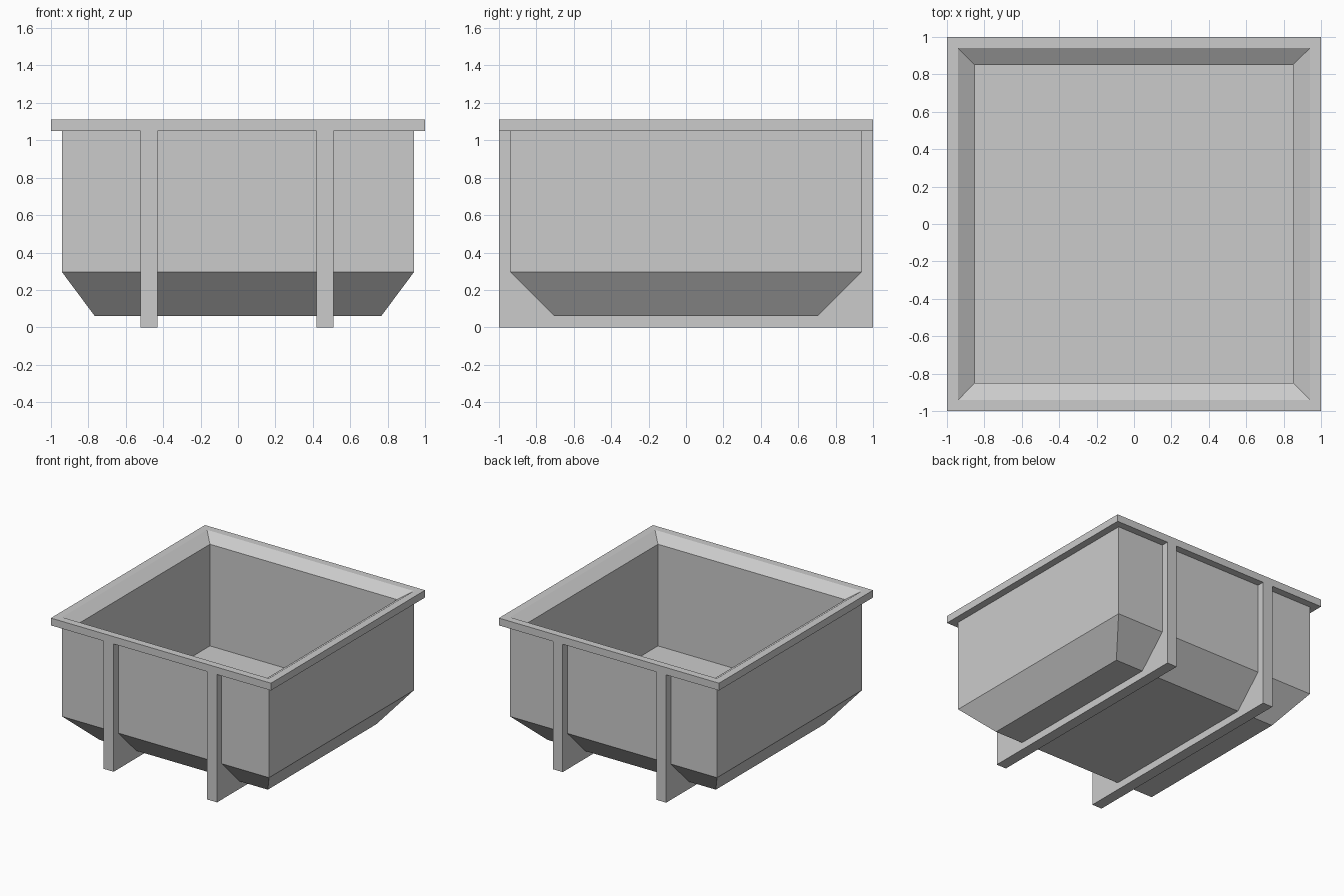
import bpy, bmesh

if "Cube" in bpy.data.objects:
    bpy.data.objects.remove(bpy.data.objects["Cube"])


def make_object(name, bm):
    bmesh.ops.recalc_face_normals(bm, faces=bm.faces)
    mesh = bpy.data.meshes.new(name)
    bm.to_mesh(mesh)
    bm.free()
    obj = bpy.data.objects.new(name, mesh)
    bpy.context.collection.objects.link(obj)
    return obj


def rectangular_shell(name, rings):
    """Skin a stack of (half x, half y, z) rectangles and cap both ends."""
    bm = bmesh.new()
    loops = [[bm.verts.new((sx * hx, sy * hy, z))
              for sx, sy in ((-1, -1), (1, -1), (1, 1), (-1, 1))]
             for hx, hy, z in rings]
    for a, b in zip(loops, loops[1:]):
        for i in range(4):
            j = (i + 1) % 4
            bm.faces.new((a[i], a[j], b[j], b[i]))
    bm.faces.new(loops[0])
    bm.faces.new(loops[-1])
    return make_object(name, bm)


def plate(name, profile, x0, x1):
    """Extrude a (y, z) profile along x."""
    bm = bmesh.new()
    face = bm.faces.new([bm.verts.new((x0, y, z)) for y, z in profile])
    ext = bmesh.ops.extrude_face_region(bm, geom=[face])
    moved = [v for v in ext["geom"] if isinstance(v, bmesh.types.BMVert)]
    bmesh.ops.translate(bm, verts=moved, vec=(x1 - x0, 0, 0))
    return make_object(name, bm)


# Hollow tub: tapered base, walls, rim, bevelled lip, inner walls, floor
rectangular_shell("tub", [
    (0.765, 0.705, 0.06),
    (0.94, 0.94, 0.295),
    (0.94, 0.94, 1.05),
    (1.0, 1.0, 1.05),
    (1.0, 1.0, 1.11),
    (0.94, 0.94, 1.11),
    (0.85, 0.85, 1.05),
    (0.85, 0.85, 0.215),
])

# Two U-shaped skids that wrap under the tub and run up to the rim
half = [(1.0, 0.0), (1.0, 1.05), (0.94, 1.05), (0.94, 0.295), (0.705, 0.06)]
u_profile = half + [(-y, z) for y, z in reversed(half)]
for side, x0, x1 in (("left", -0.52, -0.43), ("right", 0.42, 0.51)):
    plate(side + "_skid", u_profile, x0, x1)
